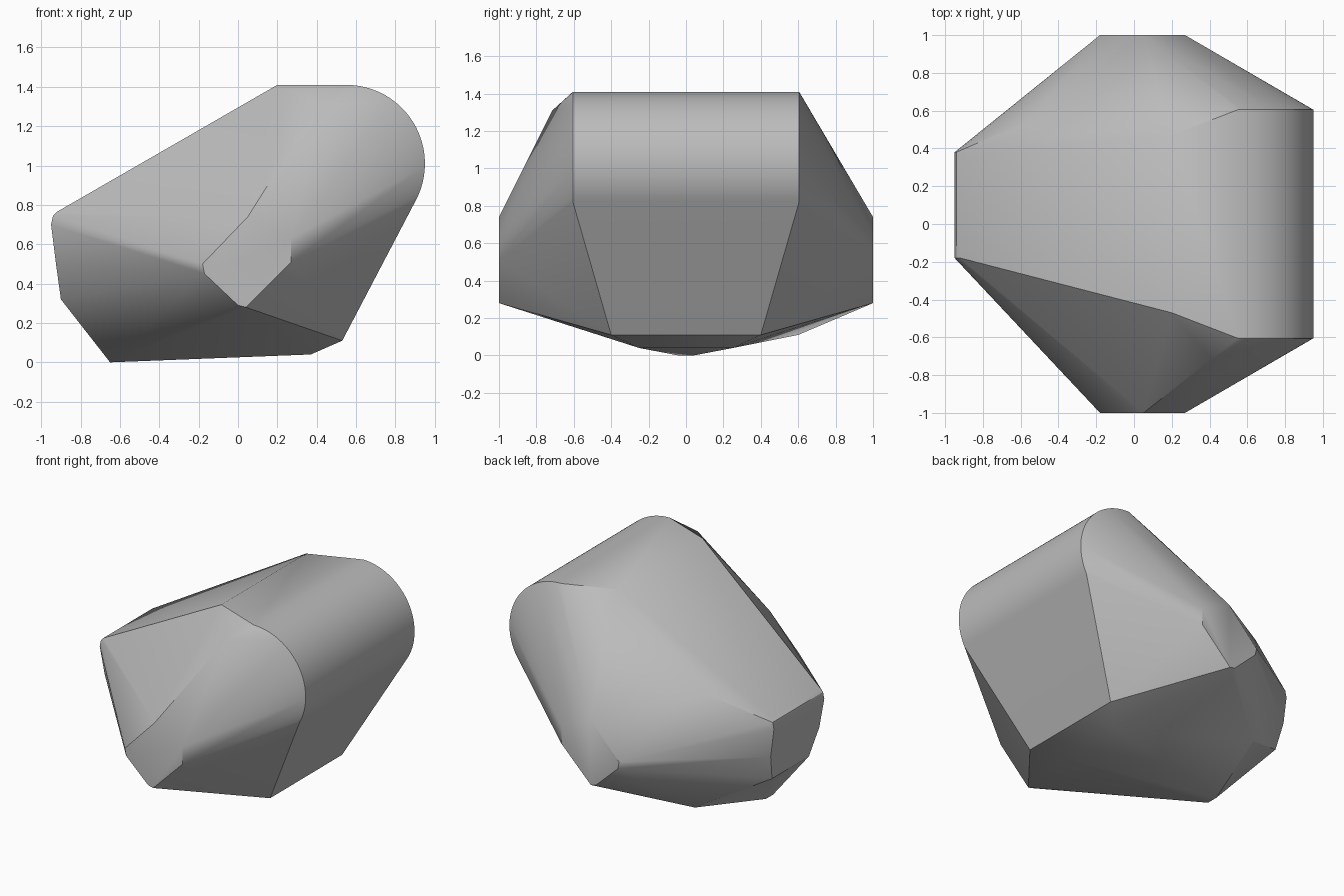
import bpy, bmesh, math

if "Cube" in bpy.data.objects:
    bpy.data.objects.remove(bpy.data.objects["Cube"])

stone = bpy.data.materials.new("plain_grey")
stone.use_nodes = True
grey = (0.5, 0.5, 0.5, 1)
stone.diffuse_color = grey
stone.node_tree.nodes["Principled BSDF"].inputs["Base Color"].default_value = grey

points = []


def both_sides(x, y, z):
    """Add a corner on the front and on the back."""
    points.extend([(x, -y, z), (x, y, z)])


# Rounded shoulder: a horizontal barrel along y
steps = 32
for i in range(steps + 1):
    a = math.radians(90 - 118 * i / steps)
    both_sides(0.55 + 0.4 * math.cos(a), 0.605, 1.01 + 0.4 * math.sin(a))

# Flat end facets at front and back
for x, z in [(-0.18, 0.5), (-0.17, 0.45), (0, 0.29), (0.04, 0.28),
             (0.27, 0.51), (0.27, 0.63), (0.05, 0.74)]:
    both_sides(x, 1, z)

# Top ridge and underside corners
both_sides(0.2, 0.47, 1.41)
both_sides(0.53, 0.4, 0.11)
both_sides(0.37, 0.25, 0.04)
both_sides(-0.65, 0.04, 0)

# Narrow end with a small rounded upper edge
for x, front, back, z in [(-0.92, -0.18, 0.36, 0.765), (-0.94, -0.18, 0.38, 0.745),
                          (-0.95, -0.18, 0.38, 0.7), (-0.925, -0.16, 0.38, 0.5),
                          (-0.9, -0.08, 0.33, 0.32)]:
    points += [(x, front, z), (x, back, z)]

# Single corners: front shoulder, back upper bulge, back lower bulge
points += [(0.41, -0.715, 1.31), (-0.55, 0.55, 0.9), (-0.49, 0.6, 0.11)]

# Wrap the corners in one convex skin
bm = bmesh.new()
for p in points:
    bm.verts.new(p)
hull = bmesh.ops.convex_hull(bm, input=bm.verts)
loose = {v for v in hull["geom_interior"] + hull["geom_unused"]
         if isinstance(v, bmesh.types.BMVert) and not v.link_faces}
bmesh.ops.delete(bm, geom=list(loose), context="VERTS")
bmesh.ops.dissolve_limit(bm, angle_limit=math.radians(1), verts=bm.verts, edges=bm.edges)
bmesh.ops.recalc_face_normals(bm, faces=bm.faces)

mesh = bpy.data.meshes.new("boulder")
bm.to_mesh(mesh)
bm.free()
mesh.materials.append(stone)
boulder = bpy.data.objects.new("boulder", mesh)
bpy.context.collection.objects.link(boulder)

# Soft shading with crisp main edges
bpy.context.view_layer.objects.active = boulder
boulder.select_set(True)
bpy.ops.object.shade_smooth_by_angle(angle=math.radians(30))
